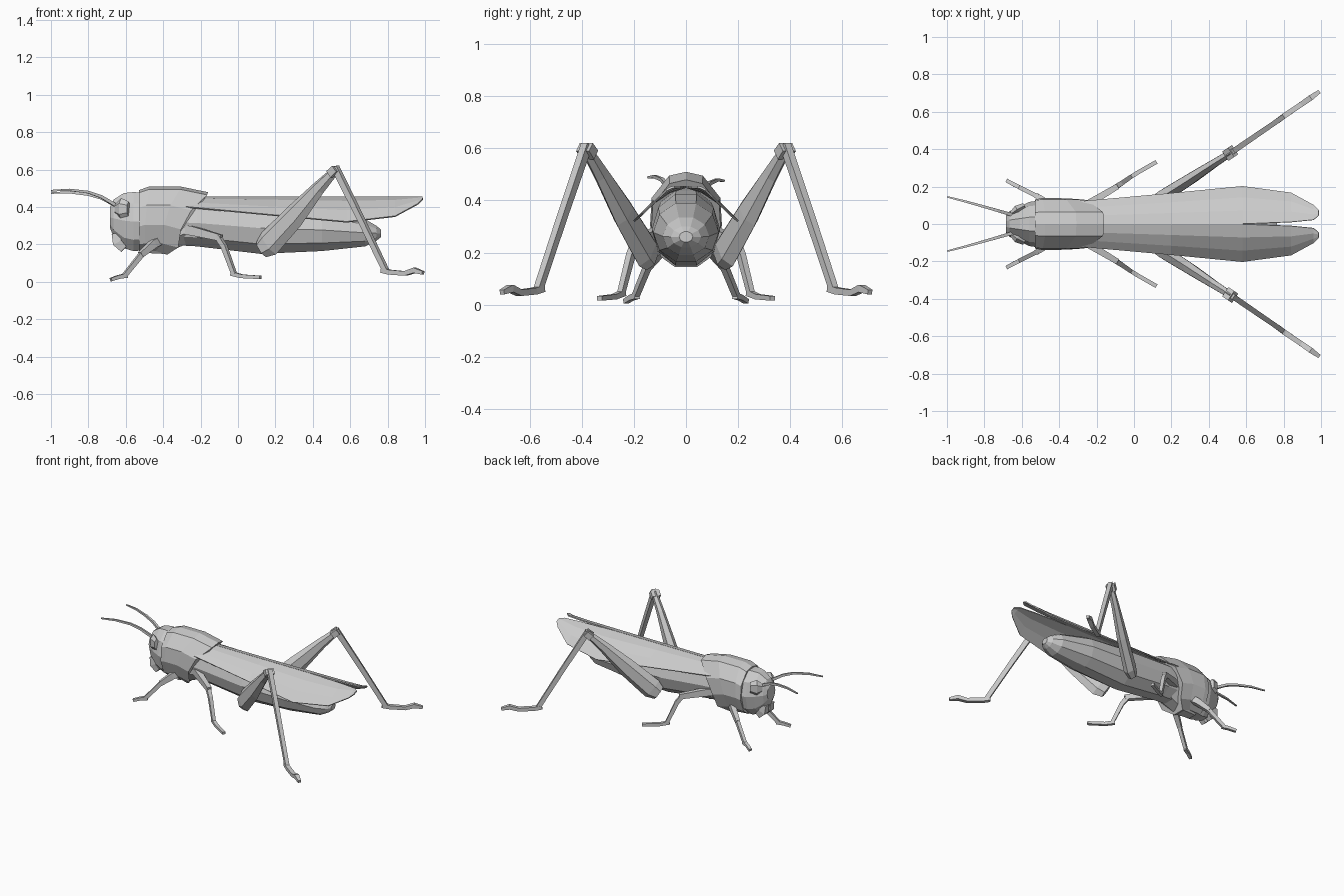
import bpy, bmesh, math
from mathutils import Vector


def loft(name, rings, mirror=False, closed=True, thick=0.0):
    """Skin a list of equal-length point rings; closed rings get end caps."""
    bm = bmesh.new()
    vs = [[bm.verts.new(p) for p in r] for r in rings]
    n = len(rings[0])
    for a, b in zip(vs, vs[1:]):
        for i in range(n if closed else n - 1):
            j = (i + 1) % n
            bm.faces.new((a[i], a[j], b[j], b[i]))
    if closed:
        bm.faces.new(vs[0])
        bm.faces.new(vs[-1])
    bmesh.ops.recalc_face_normals(bm, faces=bm.faces)
    me = bpy.data.meshes.new(name)
    bm.to_mesh(me)
    bm.free()
    ob = bpy.data.objects.new(name, me)
    bpy.context.collection.objects.link(ob)
    if thick:
        m = ob.modifiers.new("thickness", 'SOLIDIFY')
        m.thickness = thick
        m.offset = 0
    if mirror:
        m = ob.modifiers.new("mirror", 'MIRROR')
        m.use_axis = (False, True, False)
        m.use_mirror_merge = False
    return ob


def oval(x, z0, z1, hy, n=10):
    """Upright oval ring across the body at x."""
    zc, hz = (z0 + z1) / 2, (z1 - z0) / 2
    return [(x, hy * math.sin(2 * math.pi * (i + .5) / n) / math.cos(math.pi / n),
             zc + hz * math.cos(2 * math.pi * (i + .5) / n) / math.cos(math.pi / n))
            for i in range(n)]


def limb(name, path, n=4, mirror=True):
    """Faceted tube through (x, y, z, half_width, half_depth) points."""
    pts = [Vector(p[:3]) for p in path]
    flat = pts[-1] - pts[0]
    side = Vector((-flat.y, flat.x, 0)).normalized()
    rings = []
    for i, p in enumerate(pts):
        a = (p - pts[i - 1]).normalized() if i else Vector()
        b = (pts[i + 1] - p).normalized() if i < len(pts) - 1 else Vector()
        up = (a + b).normalized().cross(side)
        w, d = path[i][3:]
        k = 1 / math.cos(math.pi / n)
        rings.append([p + side * (w * k * math.cos(2 * math.pi * (j + .5) / n))
                      + up * (d * k * math.sin(2 * math.pi * (j + .5) / n))
                      for j in range(n)])
    return loft(name, rings, mirror)


# Abdomen
loft("abdomen", [oval(*r) for r in (
    (-.40, .20, .44, .105), (-.22, .19, .44, .115), (.12, .15, .425, .125),
    (.45, .165, .39, .12), (.68, .19, .335, .085), (.74, .22, .30, .055),
    (.765, .24, .28, .025))])

# Head
loft("head", [oval(*r) for r in (
    (-.685, .29, .40, .045), (-.665, .24, .44, .065), (-.61, .18, .475, .09),
    (-.56, .165, .48, .112), (-.47, .17, .475, .125))])
limb("eye", [(-.655, .055, .39, .012, .025), (-.625, .078, .39, .022, .05),
             (-.585, .098, .39, .015, .035)], n=6)
limb("mouthparts", [(-.655, .03, .26, .02, .02), (-.645, .032, .21, .024, .025),
                    (-.61, .032, .175, .02, .02)])

# Pronotum: saddle whose rear edge sweeps back at the top
section = [(0, .505), (.065, .49), (.132, .405), (.138, .30), (.10, .20), (.045, .16)]
rear = [-.16, -.165, -.25, -.305, -.32, -.38]


def saddle(t, s, dz):
    half = [(-.53 + (r + .53) * t, y * s, .32 + (z - .32) * s + dz)
            for (y, z), r in zip(section, rear)]
    return half + [(x, -y, z) for x, y, z in reversed(half[1:])]


loft("pronotum", [saddle(0, .95, -.005), saddle(.15, 1, .005),
                  saddle(.6, 1, .005), saddle(1, .97, -.02)])

# Thorax underside
loft("thorax", [oval(*r, n=8) for r in (
    (-.50, .155, .34, .07), (-.40, .15, .38, .09), (-.28, .20, .40, .11))])

# Folded wings: sheets bowed down to the outer edge
wing = []
for x, yi, yo, zo in ((-.28, 0, .12, .40), (.2, 0, .163, .355), (.58, 0, .20, .32),
                      (.84, .01, .165, .35), (.96, .022, .10, .415), (.987, .045, .075, .44)):
    wing.append([(x, yi + (yo - yi) * t, .452 - (.452 - zo) * t ** 1.7)
                 for t in (0, .35, .7, 1)])
loft("wing", wing, mirror=True, closed=False, thick=.008)

# Hind legs
limb("hind_thigh", [
    (.125, .135, .175, .026, .045), (.165, .155, .205, .034, .064),
    (.30, .24, .35, .03, .056), (.43, .325, .50, .022, .034),
    (.525, .385, .60, .018, .02)], n=6)
limb("hind_knee", [(.50, .37, .575, .03, .022), (.53, .39, .605, .03, .02)])
limb("hind_shin", [(.52, .382, .612, .015, .018), (.66, .478, .33, .014, .016),
                   (.79, .567, .06, .013, .015)])
limb("hind_foot", [(.77, .553, .062, .014, .013), (.81, .583, .052, .014, .013),
                   (.895, .64, .045, .014, .012), (.945, .675, .062, .015, .014),
                   (.99, .707, .048, .01, .009)])

# Middle legs
limb("middle_thigh", [(-.31, .075, .28, .018, .022), (-.25, .105, .275, .02, .025),
                      (-.09, .20, .235, .015, .017)])
limb("middle_shin", [(-.11, .19, .245, .014, .014), (-.075, .212, .19, .013, .014),
                     (-.02, .25, .04, .011, .012)])
limb("middle_foot", [(-.035, .24, .045, .011, .012), (.02, .275, .03, .011, .01),
                     (.12, .332, .024, .011, .009)])

# Front legs
limb("front_thigh", [(-.41, .075, .225, .016, .022), (-.45, .105, .205, .017, .022),
                     (-.52, .15, .145, .014, .015)])
limb("front_shin", [(-.505, .142, .16, .012, .014), (-.61, .195, .03, .011, .012)])
limb("front_foot", [(-.595, .188, .034, .011, .012), (-.64, .21, .026, .011, .01),
                    (-.68, .232, .012, .01, .009)])

# Antennae, one a touch lower than the other
for s, name, d in ((-1, "left_antenna", 0), (1, "right_antenna", -.013)):
    limb(name, [(-.655, .05 * s, .41, .009, .009), (-.73, .072 * s, .455 + d / 2, .008, .008),
                (-.80, .092 * s, .48 + d, .007, .007), (-.90, .12 * s, .492 + d, .006, .006),
                (-.998, .145 * s, .488 + d, .004, .004)], mirror=False)
